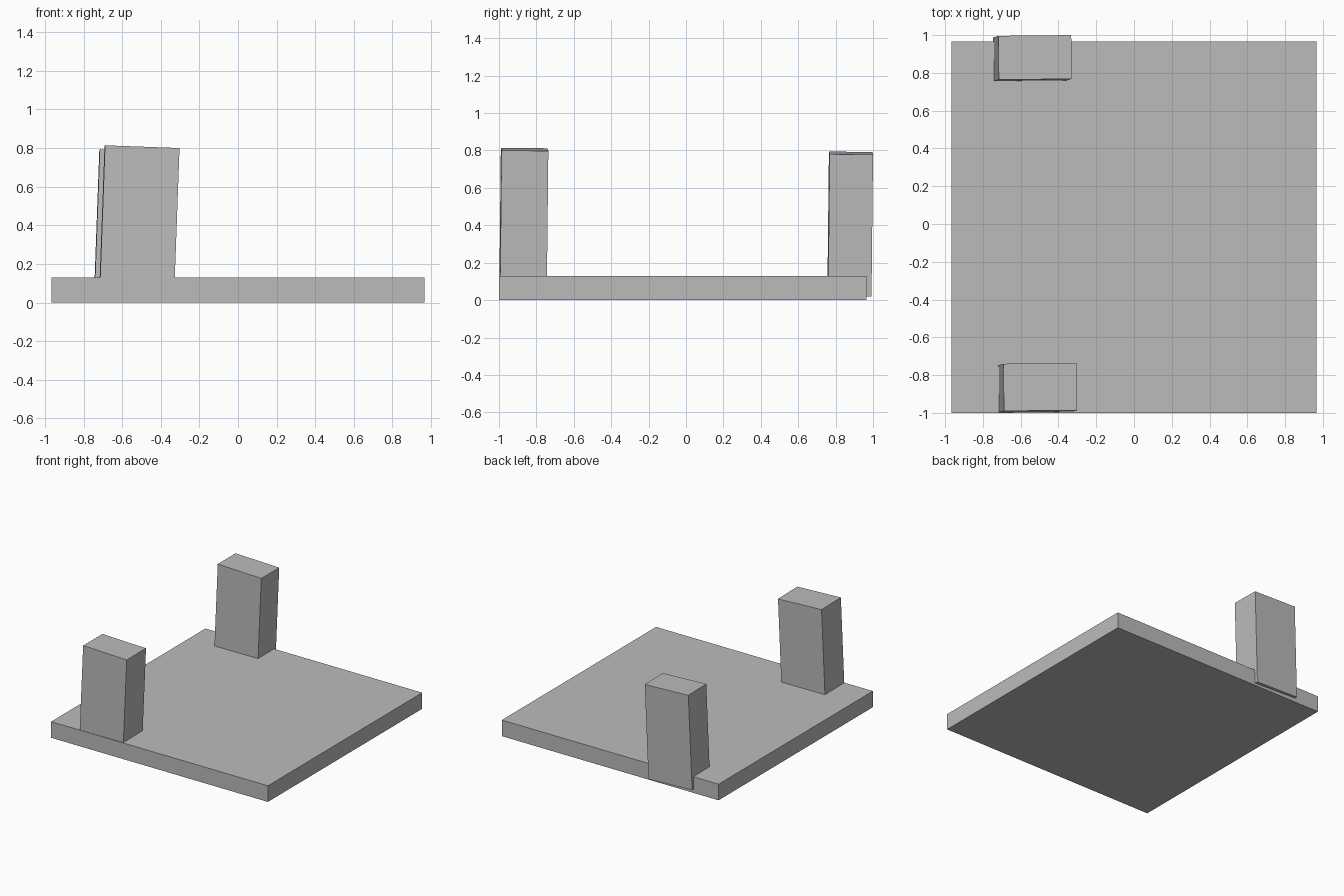
import bpy
from math import radians
from mathutils import Euler, Vector

if "Cube" in bpy.data.objects:
    bpy.data.objects.remove(bpy.data.objects["Cube"], do_unlink=True)

# One plain grey for everything
grey = bpy.data.materials.new("plain_grey")
grey.use_nodes = True
colour = (0.5, 0.5, 0.5, 1)
grey.diffuse_color = colour
grey.node_tree.nodes["Principled BSDF"].inputs["Base Color"].default_value = colour


def box(name, centre, size, rotation=(0, 0, 0)):
    bpy.ops.mesh.primitive_cube_add(size=1, location=centre, rotation=rotation)
    obj = bpy.context.object
    obj.name = name
    obj.scale = size
    obj.data.materials.append(grey)
    return obj


def post(name, top_centre, size):
    # A slightly leaning post, placed by the centre of its top face
    lean = Euler((radians(-0.6), radians(2.1), radians(0.6)))
    centre = Vector(top_centre) - lean.to_matrix() @ Vector((0, 0, size[2] / 2))
    return box(name, centre, size, lean)


# Flat base slab
box("base_slab", (0, -0.017, 0.065), (1.934, 1.966, 0.13))

# Two posts on the right side
post("front_post", (-0.497, -0.863, 0.806), (0.386, 0.25, 0.76))
post("back_post", (-0.524, 0.882, 0.786), (0.386, 0.232, 0.76))
